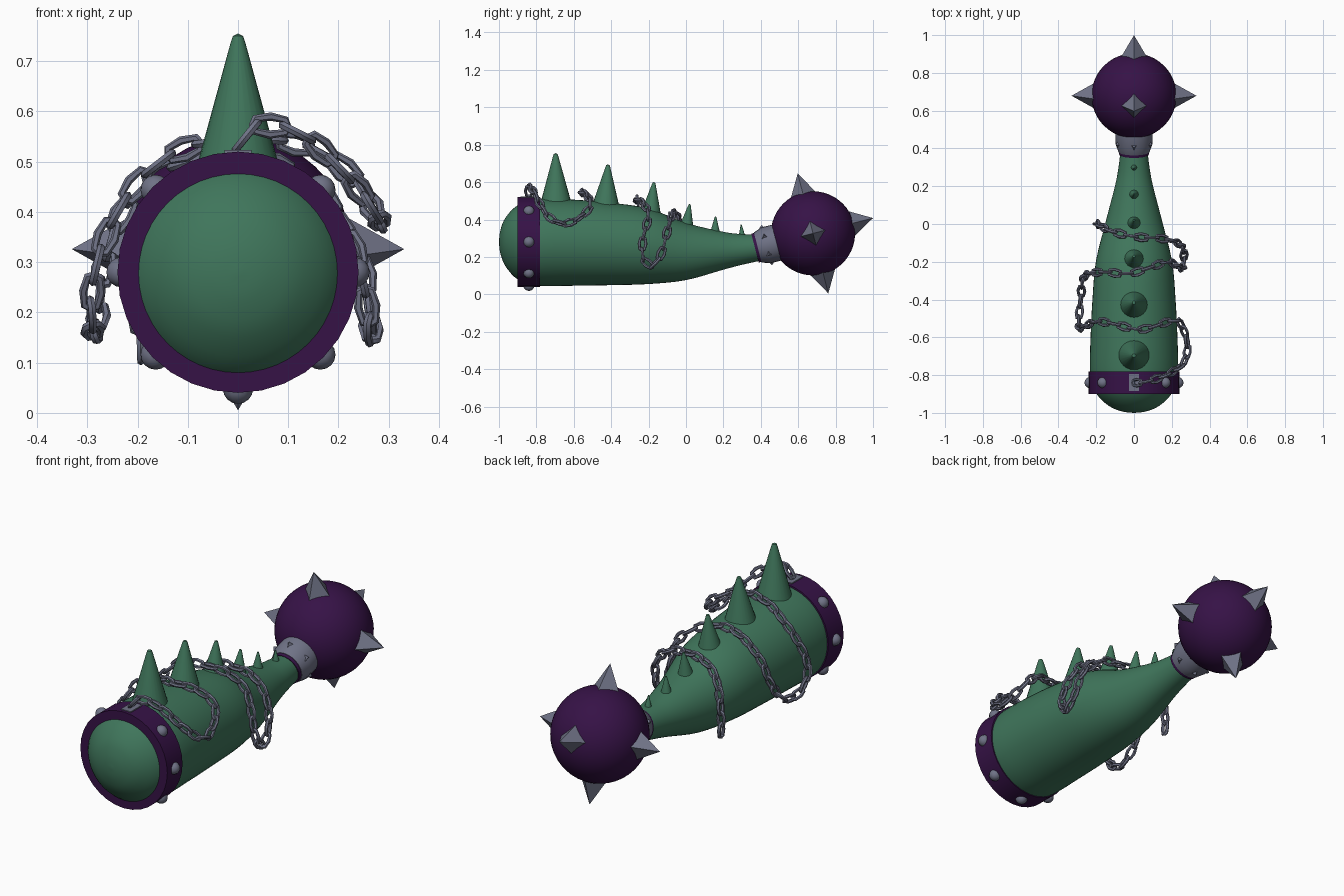
import bpy, bmesh
from math import sin, cos, pi, radians
from mathutils import Matrix, Vector

cube = bpy.data.objects.get("Cube")
if cube:
    bpy.data.objects.remove(cube, do_unlink=True)


def material(name, colour):
    mat = bpy.data.materials.new(name)
    mat.use_nodes = True
    mat.diffuse_color = (*colour, 1)
    bsdf = next(n for n in mat.node_tree.nodes if n.type == 'BSDF_PRINCIPLED')
    bsdf.inputs["Base Color"].default_value = (*colour, 1)
    return mat


GREEN = material("green_skin", (0.05, 0.18, 0.105))
PURPLE = material("dark_purple", (0.037, 0.006, 0.062))
STEEL = material("steel_grey", (0.16, 0.17, 0.24))


def add_object(name, mesh, mat, matrix=Matrix(), smooth=30):
    if mat:
        mesh.materials.append(mat)
        mesh.shade_smooth()
        mesh.set_sharp_from_angle(angle=radians(smooth))
    obj = bpy.data.objects.new(name, mesh)
    obj.matrix_world = matrix
    bpy.context.collection.objects.link(obj)
    return obj


def loft(name, rings, mat, matrix=Matrix(), sides=32):
    """Skin circles given as (radius, height, sideways shift), closing the ends."""
    bm = bmesh.new()
    loops = []
    for radius, height, *shift in rings:
        offset = shift[0] if shift else 0
        count = sides if radius > 0 else 1
        loops.append([bm.verts.new((radius * sin(2 * pi * i / sides),
                                    radius * cos(2 * pi * i / sides) + offset, height))
                      for i in range(count)])
    for a, b in zip(loops, loops[1:]):
        for i in range(sides):
            j = (i + 1) % sides
            corners = [a[i % len(a)], a[j % len(a)], b[j % len(b)], b[i % len(b)]]
            bm.faces.new(list(dict.fromkeys(corners)))
    for end in (loops[0], loops[-1]):
        if len(end) > 1:
            bm.faces.new(end)
    bmesh.ops.recalc_face_normals(bm, faces=bm.faces)
    mesh = bpy.data.meshes.new(name)
    bm.to_mesh(mesh)
    bm.free()
    return add_object(name, mesh, mat, matrix)


def spline(points, steps):
    """Catmull-Rom curve through the points."""
    pts = [Vector(p) for p in points]
    pts = [pts[0]] + pts + [pts[-1]]
    out = []
    for p, q, r, s in zip(pts, pts[1:], pts[2:], pts[3:]):
        for k in range(steps):
            t = k / steps
            out.append(q + (r - p) * t / 2 + (2 * p - 5 * q + 4 * r - s) * t * t / 2
                       + (3 * q - p - 3 * r + s) * t ** 3 / 2)
    return out + [pts[-1]]


def aim(origin, direction):
    direction = Vector(direction)
    return Matrix.Translation(origin) @ direction.to_track_quat('Z', 'Y').to_matrix().to_4x4()


def dome(radius, start, steps):
    """Arc profile from the start angle up to the pole."""
    arc = [start + (pi / 2 - start) * i / steps for i in range(steps)]
    return [(radius * cos(a), radius * sin(a)) for a in arc] + [(0, radius)]


ALONG_Y = Matrix.Rotation(-pi / 2, 4, 'X')

# Club body: y, centre height, radius
body = [(-1, .28, 0), (-.993, .28, .06), (-.965, .28, .13), (-.9, .278, .198),
        (-.8, .278, .232), (-.6, .276, .23), (-.4, .269, .22), (-.2, .257, .202),
        (0, .229, .153), (.2, .233, .101), (.3, .24, .082), (.4, .25, .07)]
loft("club_body", [(max(r, 0), y, -z) for y, z, r in spline(body, 4)],
     GREEN, ALONG_Y, 48)

# Band with studs and a chain bracket
BAND = Vector((0, -.84, .28))
loft("band", [(.24, -.06), (.24, .06)], PURPLE, Matrix.Translation(BAND) @ ALONG_Y)
for i in range(8):
    if i != 2:
        out = Vector((cos(i * pi / 4), 0, sin(i * pi / 4)))
        loft("band_stud", dome(.03, 0, 4), STEEL, aim(BAND + out * .232, out), 12)
bm = bmesh.new()
bmesh.ops.create_cube(bm, size=1, matrix=Matrix.Translation((0, -.84, .51))
                      @ Matrix.Diagonal((.054, .09, .026, 1)))
bracket = bpy.data.meshes.new("chain_bracket")
bm.to_mesh(bracket)
bm.free()
add_object("chain_bracket", bracket, STEEL)

# Back spikes: base y, tip y, base height, tip height, base radius
for y, tip_y, base, tip, r in [(-.695, -.697, .48, .755, .085), (-.43, -.417, .455, .695, .078),
                               (-.19, -.171, .41, .6, .06), (0, .02, .345, .483, .042),
                               (.155, .158, .315, .417, .03), (.3, .295, .3, .374, .02)]:
    axis = Vector((0, tip_y - y, tip - base))
    h = axis.length
    tip_r = r * .17
    loft("back_spike", [(r, 0), (tip_r, h - tip_r * 1.2), (tip_r * .7, h - tip_r * .35), (0, h)],
         GREEN, aim((0, y, base), axis), 24)

# Tilted head: its local y runs along the handle axis
HEAD = Matrix.Translation((0, .679, .326)) @ Matrix.Rotation(radians(14.3), 4, 'X')
loft("head_ball", [(0, -.225)] + dome(.225, -pi / 2, 24)[1:], PURPLE, HEAD, 48)
for d in [(1, 0, 0), (-1, 0, 0), (0, 1, 0), (0, 0, 1), (0, 0, -1)]:
    loft("head_spike", [(.078, .195), (0, .331)], STEEL, HEAD @ aim((0, 0, 0), d), 4)

# Collar joining the head to the handle
loft("collar", [(.083, -.305), (.099, -.26), (.099, -.2)], STEEL, HEAD @ ALONG_Y, 24)
loft("collar_rim", [(.079, -.32), (.081, -.3)], PURPLE, HEAD @ ALONG_Y, 24)
for i in range(6):
    out = Vector((sin(i * pi / 3), 0, cos(i * pi / 3)))
    loft("collar_point", [(.022, 0), (0, .02)], STEEL,
         HEAD @ aim(out * .092 + Vector((0, -.255, 0)), out), 3)

# Chain draped over the body
drape = [(0, -.84, .53), (.04, -.84, .575), (.12, -.82, .56), (.19, -.79, .5),
         (.26, -.74, .42), (.285, -.665, .375), (.27, -.58, .4), (.23, -.51, .47),
         (.14, -.53, .53), (.03, -.56, .545), (-.1, -.53, .53), (-.19, -.515, .47),
         (-.26, -.54, .36), (-.29, -.55, .25), (-.29, -.48, .165), (-.28, -.38, .17),
         (-.27, -.29, .27), (-.23, -.26, .4), (-.13, -.255, .49), (-.03, -.265, .51),
         (.085, -.23, .49), (.18, -.2, .42), (.24, -.23, .3), (.26, -.23, .19),
         (.265, -.18, .15), (.26, -.13, .22), (.23, -.1, .34), (.14, -.075, .42),
         (.03, -.07, .435), (-.08, -.05, .425), (-.16, -.02, .36), (-.19, 0, .25),
         (-.195, 0, .15), (-.19, 0, .07)]
bpy.ops.mesh.primitive_torus_add(major_segments=8, minor_segments=6,
                                 major_radius=.018, minor_radius=.0085)
link = bpy.context.object
link.name = "chain_link"
for v in link.data.vertices:
    if abs(v.co.x) > .001:
        v.co.x += .017 if v.co.x > 0 else -.017
link.data.materials.append(STEEL)
link.data.shade_smooth()
link.data.set_sharp_from_angle(angle=radians(50))

SPACING = .054
path = spline(drape, 12)
spots = [path[0]]
for p in path:
    if (p - spots[-1]).length >= SPACING:
        spots.append(p)
for i, (a, b) in enumerate(zip(spots, spots[1:])):
    mid = (a + b) / 2
    along = (b - a).normalized()
    side = along.cross(mid - Vector((0, mid.y, .26))).normalized()
    frame = Matrix((along, side, along.cross(side))).transposed().to_4x4()
    matrix = Matrix.Translation(mid) @ frame @ Matrix.Rotation((i % 2) * pi / 2, 4, 'X')
    if i == 0:
        link.matrix_world = matrix
    else:
        add_object("chain_link", link.data, None, matrix)
